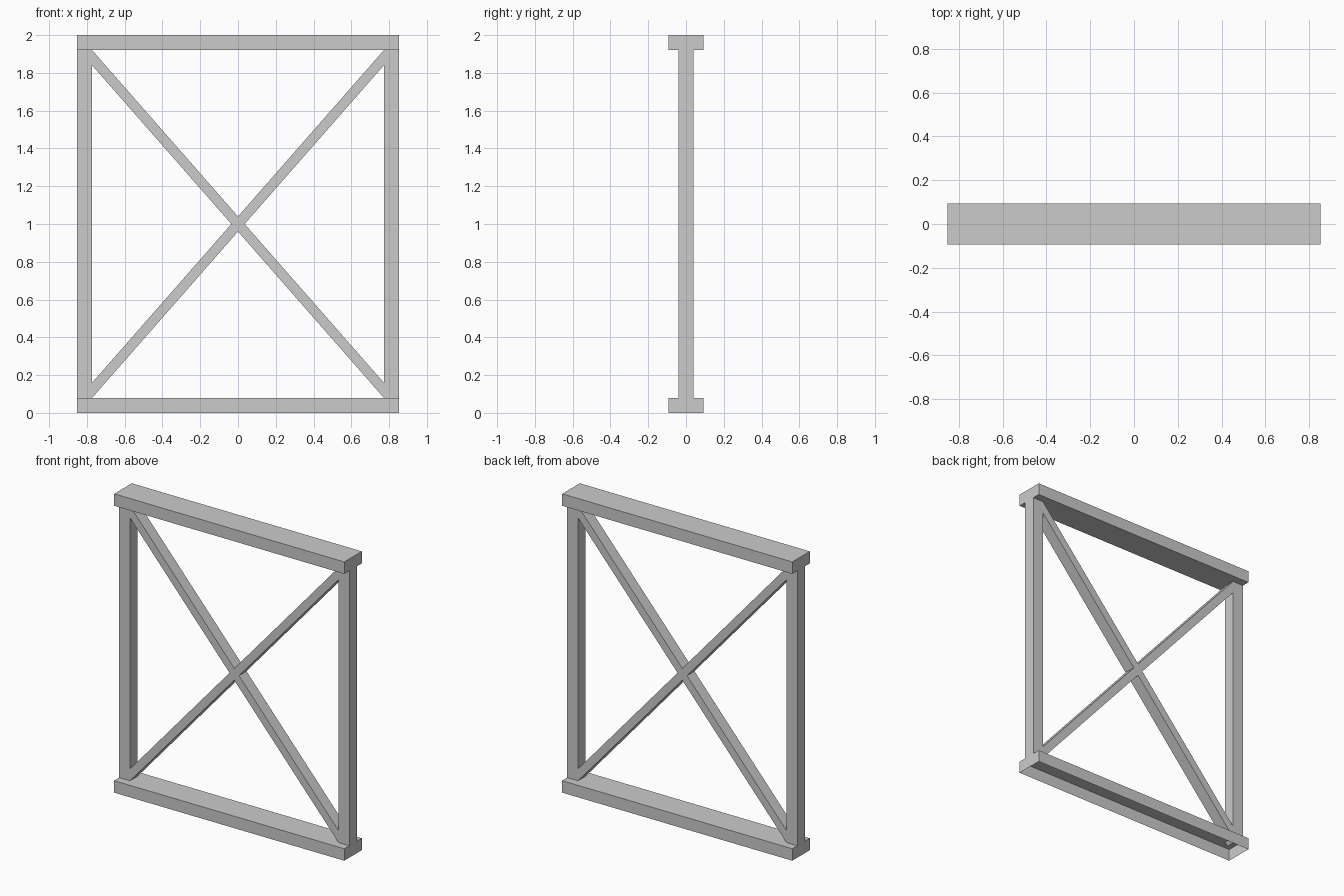
import bpy, bmesh, math
from mathutils import Matrix, Vector

if "Cube" in bpy.data.objects:
    bpy.data.objects.remove(bpy.data.objects["Cube"])

HALF_W, HALF_D = 0.852, 0.0925   # rail half width and depth
T = 0.08                         # rail height and post thickness
H = 2.0


def box(name, size, centre, angle=0.0, open_bottom=False):
    bm = bmesh.new()
    bmesh.ops.create_cube(bm, size=1.0)
    if open_bottom:
        low = [f for f in bm.faces if f.normal.z < -0.5]
        bmesh.ops.delete(bm, geom=low, context='FACES_ONLY')
    m = (Matrix.Translation(Vector(centre)) @ Matrix.Rotation(angle, 4, 'Y')
         @ Matrix.Diagonal((*size, 1.0)))
    bm.transform(m)
    mesh = bpy.data.meshes.new(name)
    bm.to_mesh(mesh)
    bm.free()
    ob = bpy.data.objects.new(name, mesh)
    bpy.context.collection.objects.link(ob)
    return ob


# Top rail is closed; bottom rail is hollow and open underneath
box("top_rail", (2 * HALF_W, 2 * HALF_D, T), (0, 0, H - T / 2))
box("bottom_rail", (2 * HALF_W, 2 * HALF_D, T), (0, 0, T / 2), open_bottom=True)

# Side posts between the rails
for side, s in (("left", -1), ("right", 1)):
    box(side + "_post", (T, T, H - 2 * T), (s * (HALF_W - T / 2), 0, H / 2))

# Crossed diagonal braces, ends buried in the post corners
inner = HALF_W - T
slope = math.atan2(H / 2 - 1.5 * T, inner)
length = 2 * (HALF_W - T / 2) / math.cos(slope)
for name, s in (("rising_brace", -1), ("falling_brace", 1)):
    box(name, (length, T - 0.001, T * math.cos(slope)), (0, 0, H / 2), s * slope)
